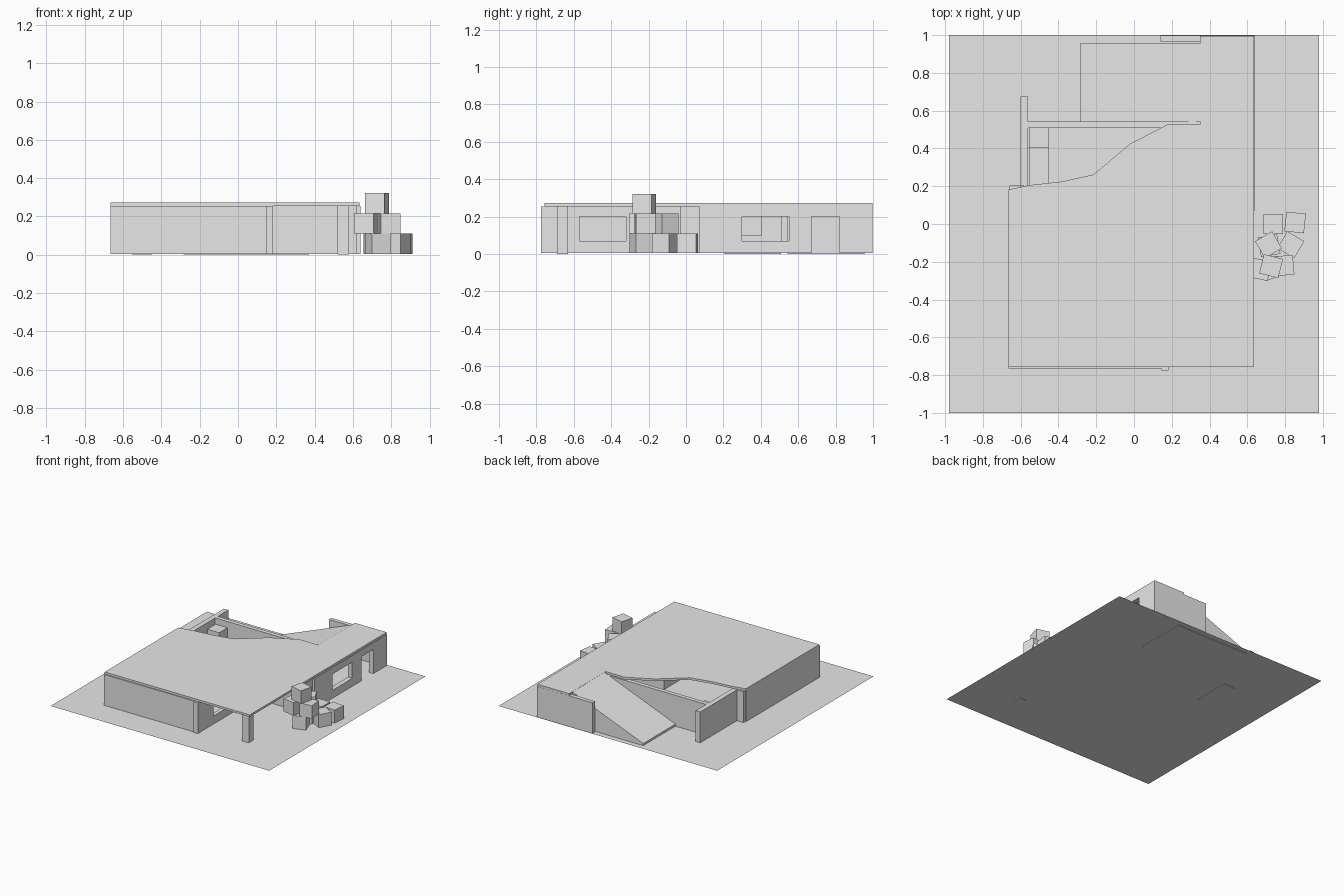
import bpy, bmesh, math
from mathutils import Matrix

cube = bpy.data.objects.get("Cube")
if cube:
    bpy.data.objects.remove(cube, do_unlink=True)

# Single plaster grey
grey = bpy.data.materials.new("plaster_grey")
grey.use_nodes = True
COLOUR = (0.8, 0.8, 0.8, 1)
grey.diffuse_color = COLOUR
grey.node_tree.nodes["Principled BSDF"].inputs["Base Color"].default_value = COLOUR

GROUND = 0.005
EAVES = 0.255
TOP = 0.272


def finish(name, bm):
    bmesh.ops.recalc_face_normals(bm, faces=bm.faces)
    mesh = bpy.data.meshes.new(name)
    bm.to_mesh(mesh)
    bm.free()
    mesh.materials.append(grey)
    obj = bpy.data.objects.new(name, mesh)
    bpy.context.collection.objects.link(obj)
    return obj


def box(name, x, y, z, turn=0):
    """Box from (min, max) ranges, turned about its own vertical axis."""
    bm = bmesh.new()
    bmesh.ops.create_cube(bm, size=1)
    spans = (x, y, z)
    size = [b - a for a, b in spans]
    centre = [(a + b) / 2 for a, b in spans]
    bm.transform(Matrix.Translation(centre)
                 @ Matrix.Rotation(math.radians(turn), 4, 'Z')
                 @ Matrix.Diagonal((*size, 1)))
    return finish(name, bm)


def prism(name, points, offset):
    """Extrude a flat outline along an offset."""
    bm = bmesh.new()
    face = bm.faces.new([bm.verts.new(p) for p in points])
    moved = bmesh.ops.extrude_face_region(bm, geom=[face], use_keep_orig=True)
    verts = [v for v in moved["geom"] if isinstance(v, bmesh.types.BMVert)]
    bmesh.ops.translate(bm, verts=verts, vec=offset)
    return finish(name, bm)


def cut(wall, *openings):
    """Cut openings through a wall, then drop the cutters."""
    cutters = [box("cutter", *spans) for spans in openings]
    for cutter in cutters:
        cutter.hide_render = True
        mod = wall.modifiers.new("opening", 'BOOLEAN')
        mod.operation = 'DIFFERENCE'
        mod.solver = 'EXACT'
        mod.object = cutter
    bpy.context.view_layer.update()
    graph = bpy.context.evaluated_depsgraph_get()
    mesh = bpy.data.meshes.new_from_object(wall.evaluated_get(graph))
    wall.modifiers.clear()
    wall.data = mesh
    for cutter in cutters:
        bpy.data.objects.remove(cutter, do_unlink=True)


# Ground sheet
bm = bmesh.new()
bmesh.ops.create_grid(bm, x_segments=1, y_segments=1, size=1)
bm.transform(Matrix.Translation((0, 0, GROUND)) @ Matrix.Diagonal((0.98, 1, 1, 1)))
finish("ground", bm)

# Roof slab with curved courtyard edge
outline = [(-0.665, -0.757), (0.635, -0.757), (0.635, 0.996), (0.35, 0.996),
           (0.35, 0.528), (0.18, 0.528), (-0.02, 0.425), (-0.215, 0.262),
           (-0.38, 0.225), (-0.56, 0.205), (-0.665, 0.182)]
prism("roof", [(x, y, EAVES) for x, y in outline], (0, 0, TOP - EAVES))

# Outer walls
HEIGHT = (GROUND, EAVES)
box("left_wall", (-0.665, -0.6), (-0.757, 0.182), HEIGHT)
box("left_wall_return", (-0.66, -0.6), (0.15, 0.205), HEIGHT)
box("front_wall", (-0.665, 0.145), (-0.765, -0.73), HEIGHT)
box("front_pillar", (0.145, 0.183), (-0.775, -0.73), HEIGHT)
box("back_wall", (0.35, 0.635), (0.965, 0.997), HEIGHT)
box("back_fin", (0.14, 0.35), (0.965, 0.998), HEIGHT)
side_wall = box("side_wall", (0.6, 0.639), (0.07, 0.997), HEIGHT)
cut(side_wall,
    ((0.5, 0.7), (0.3, 0.55), (0.07, 0.2)),
    ((0.5, 0.7), (0.67, 0.82), (-0.1, 0.2)))

# Porch walls and post
porch_wall = box("porch_wall", (0.148, 0.18), (-0.74, 0.0), HEIGHT)
cut(porch_wall, ((0.1, 0.25), (-0.57, -0.32), (0.07, 0.2)))
box("porch_back_wall", (0.148, 0.62), (-0.03, 0.07), HEIGHT)
box("porch_post", (0.52, 0.58), (-0.69, -0.63), (0, EAVES))

# Courtyard walls, bench and block
box("courtyard_side_wall", (-0.6, -0.56), (0.2, 0.675), HEIGHT)
box("courtyard_back_wall", (-0.56, 0.35), (0.508, 0.542), HEIGHT)
box("courtyard_bench", (-0.553, -0.45), (0.205, 0.508), (0, 0.1))
box("courtyard_block", (-0.556, -0.45), (0.402, 0.508), (0.1, 0.205))

# Ramp up to the roof
ramp = [(-0.285, 0), (0.37, 0), (0.37, TOP - 0.003), (0.35, TOP - 0.001), (-0.285, 0.022)]
prism("ramp", [(x, 0.542, z) for x, z in ramp], (0, 0.413, 0))

# Stack of crates: x, y, level, turn
crates = [(0.853, 0.008, 0, -6), (0.737, 0.0, 0, 0), (0.83, -0.11, 0, -30),
          (0.73, -0.235, 0, 20), (0.715, -0.115, 0, 10),
          (0.712, -0.11, 1, 30), (0.793, -0.22, 1, 5), (0.667, -0.24, 1, -12),
          (0.726, -0.223, 2, -14)]
SIDE = 0.104
for i, (x, y, level, turn) in enumerate(crates):
    h = SIDE / 2
    base = GROUND + level * 0.1055
    box(f"crate_{i + 1}", (x - h, x + h), (y - h, y + h), (base, base + 0.1055), turn)
